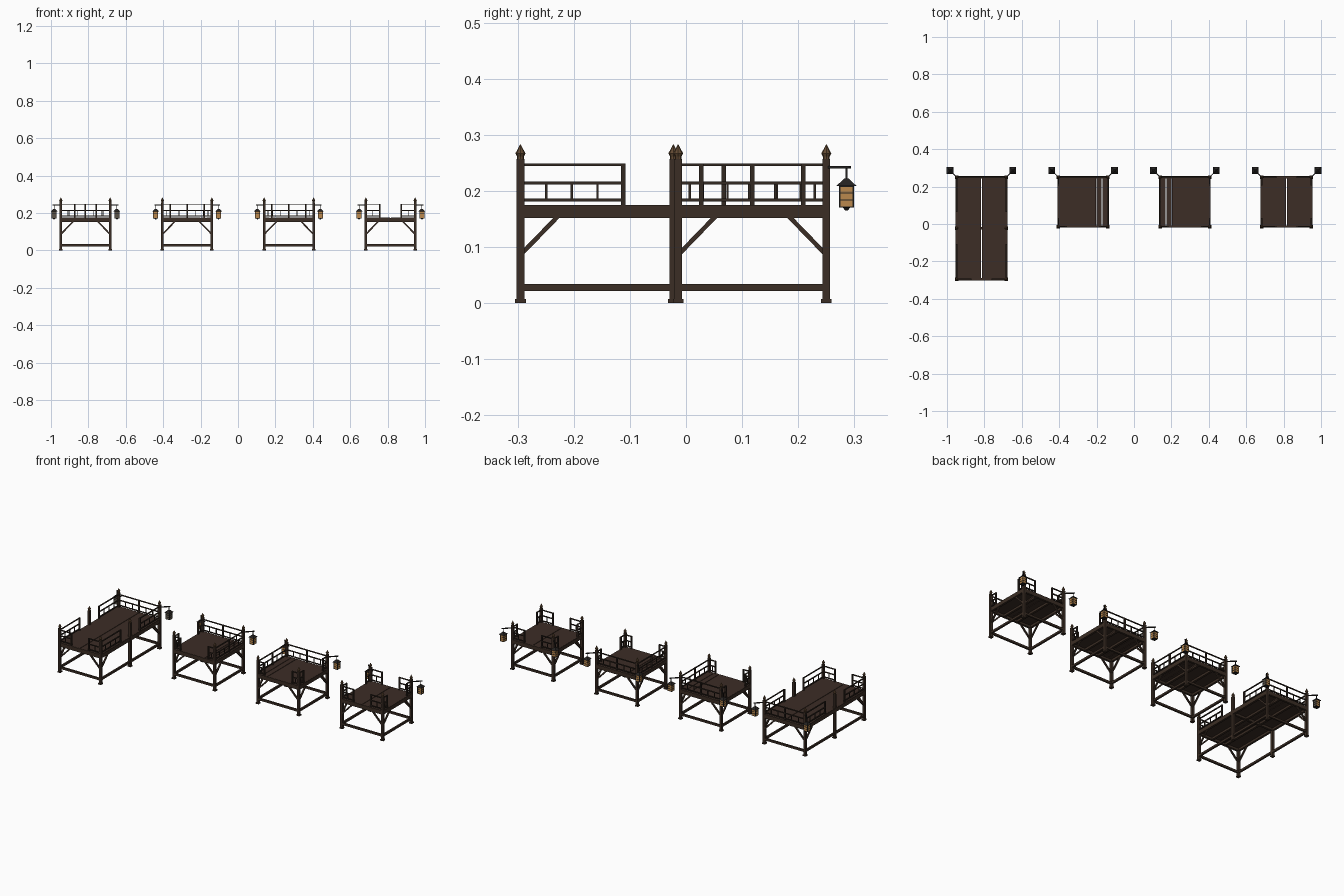
import bpy, bmesh, math
from mathutils import Vector, Matrix

if "Cube" in bpy.data.objects:
    bpy.data.objects.remove(bpy.data.objects["Cube"])


def material(name, rgb):
    m = bpy.data.materials.new(name)
    m.diffuse_color = (*rgb, 1)
    m.use_nodes = True
    m.node_tree.nodes["Principled BSDF"].inputs["Base Color"].default_value = m.diffuse_color
    return m


TIMBER = material("dark timber", (0.044, 0.027, 0.018))
DECK = material("deck brown", (0.045, 0.026, 0.019))
RAIL = material("rail brown", (0.032, 0.021, 0.015))
CAP = material("worn finial wood", (0.120, 0.067, 0.032))
IRON = material("dark iron", (0.018, 0.016, 0.015))
GLOW = material("amber pane", (0.50, 0.25, 0.075))
DIM = material("dim pane", (0.10, 0.085, 0.065))

H = 0.132          # half spacing of corner posts
BACK = 0.25        # back post line
FRONT = BACK - 2 * H


class Part:
    """Collects simple solids into one named object."""

    def __init__(self, name, *mats):
        self.name, self.mats, self.bm = name, mats, bmesh.new()

    def box(self, x0, x1, y0, y1, z0, z1):
        m = Matrix.Translation(((x0 + x1) / 2, (y0 + y1) / 2, (z0 + z1) / 2))
        m = m @ Matrix.Diagonal((abs(x1 - x0), abs(y1 - y0), abs(z1 - z0), 1))
        bmesh.ops.create_cube(self.bm, size=1, matrix=m)

    def column(self, x, y, z0, z1, w):
        self.box(x - w / 2, x + w / 2, y - w / 2, y + w / 2, z0, z1)

    def beam(self, a, b, w, h):
        a, b = Vector(a), Vector(b)
        d = b - a
        m = Matrix.Translation((a + b) / 2) @ d.to_track_quat('X', 'Z').to_matrix().to_4x4()
        bmesh.ops.create_cube(self.bm, size=1, matrix=m @ Matrix.Diagonal((d.length, w, h, 1)))

    def cone(self, x, y, z0, z1, r0, r1, n, turn=0.0):
        m = Matrix.Translation((x, y, (z0 + z1) / 2)) @ Matrix.Rotation(turn, 4, 'Z')
        bmesh.ops.create_cone(self.bm, cap_ends=True, segments=n, radius1=r0,
                              radius2=r1, depth=z1 - z0, matrix=m)

    def done(self):
        me = bpy.data.meshes.new(self.name)
        self.bm.to_mesh(me)
        self.bm.free()
        for m in self.mats:
            me.materials.append(m)
        ob = bpy.data.objects.new(self.name, me)
        bpy.context.collection.objects.link(ob)
        return ob


def railing(p, a, b, middle=False, start_post=False, end_post=False):
    """Three rails between two plan points, with short balusters below."""
    a, b = Vector((*a, 0)), Vector((*b, 0))
    for z in (0.2465, 0.214, 0.184):
        up = Vector((0, 0, z))
        p.beam(a + up, b + up, 0.006, 0.005)
    n = max(2, round((b - a).length / 0.046))
    for i in range(1, n):
        q = a.lerp(b, i / n)
        p.column(q.x, q.y, 0.184, 0.214, 0.004)
    posts = [q for q, on in ((a, start_post), (b, end_post), ((a + b) / 2, middle)) if on]
    for q in posts:
        p.column(q.x, q.y, 0.172, 0.249, 0.008)


def stubs(p, a, b, length):
    """Short railings at both ends of an open side."""
    a, b = Vector(a), Vector(b)
    d = (b - a).normalized() * length
    railing(p, a, a + d, end_post=True)
    railing(p, b, b - d, end_post=True)


def lantern(tag, x, y, s, dim):
    lx, ly = x + s * 0.036, y + 0.036
    # iron arm, hook, roof and cage
    f = Part(tag + "_lantern_frame", IRON)
    f.beam((x, y, 0.242), (lx + s * 0.006, ly + 0.006, 0.242), 0.005, 0.005)
    f.column(lx, ly, 0.220, 0.242, 0.003)
    f.cone(lx, ly, 0.209, 0.222, 0.025, 0.006, 4, math.pi / 4)
    for z in (0.207, 0.195, 0.183, 0.170):
        f.column(lx, ly, z, z + 0.002, 0.0265)
    for i in (-1, 1):
        for j in (-1, 1):
            f.column(lx + i * 0.012, ly + j * 0.012, 0.170, 0.209, 0.003)
    f.cone(lx, ly, 0.165, 0.170, 0.003, 0.009, 4, math.pi / 4)
    f.done()
    # panes
    g = Part(tag + "_lantern_panes", GLOW, DIM)
    g.column(lx, ly, 0.171, 0.209, 0.0245)
    me = g.done().data
    if dim:
        for face in me.polygons:
            if face.normal.y < -0.5 or face.normal.x > 0.5:
                face.material_index = 1


def platform(tag, cx, front, gaps, long=False, dim=False):
    L, R = cx - H, cx + H
    rows = [front, (front + BACK) / 2, BACK] if long else [front, BACK]

    # posts, feet and finials
    posts = Part(tag + "_posts", TIMBER)
    caps = Part(tag + "_finials", CAP)
    for x in (L, R):
        for y in rows:
            posts.column(x, y, 0, 0.257, 0.014)
            posts.column(x, y, 0, 0.007, 0.019)
            for z0, z1, r0, r1 in ((0.256, 0.261, 0.006, 0.006), (0.261, 0.267, 0.006, 0.009),
                                   (0.267, 0.274, 0.009, 0.005), (0.274, 0.283, 0.005, 0.0005)):
                caps.cone(x, y, z0, z1, r0, r1, 8)
    posts.done()
    caps.done()

    # edge beams, low stretchers, joists and corner braces
    frame = Part(tag + "_frame", TIMBER)
    for x in (L, R):
        frame.box(x - 0.006, x + 0.006, front, BACK, 0.152, 0.1745)
        frame.box(x - 0.005, x + 0.005, front, BACK, 0.022, 0.034)
        for y, d in ((front, 1), (BACK, -1)):
            frame.beam((x, y + d * 0.003, 0.089), (x, y + d * 0.068, 0.156), 0.008, 0.008)
    for y in rows:
        frame.box(L, R, y - 0.006, y + 0.006, 0.152, 0.1735 if y in (front, BACK) else 0.165)
    for y in (front, BACK):
        frame.box(L, R, y - 0.005, y + 0.005, 0.022, 0.034)
        for x, d in ((L, 1), (R, -1)):
            frame.beam((x + d * 0.003, y, 0.089), (x + d * 0.068, y, 0.156), 0.008, 0.008)
    for x in (-0.044, 0.044):
        frame.box(cx + x - 0.006, cx + x + 0.006, front, BACK, 0.153, 0.166)
    frame.done()

    # deck boards with narrow gaps
    deck = Part(tag + "_deck", DECK)
    edges = [-0.138] + list(gaps) + [0.138]
    for a, b in zip(edges, edges[1:]):
        deck.box(cx + a + 0.0015, cx + b - 0.0015, front - 0.005, BACK + 0.005, 0.165, 0.175)
    deck.done()

    for s, x in ((-1, L), (1, R)):
        lantern(tag + ("_left" if s < 0 else "_right"), x, BACK, s, dim)
    return L, R


# long platform, open between the end railings
f1 = -0.295
L, R = platform("long_platform", -0.8155, f1, [0], long=True, dim=True)
p = Part("long_platform_railings", RAIL)
railing(p, (L, BACK), (R, BACK), middle=True)
for x in (L, R):
    stubs(p, (x, f1), (x, BACK), 0.183)
stubs(p, (L, f1), (R, f1), 0.075)
p.done()

# two mirrored corner platforms
for tag, cx, s in (("left_corner_platform", -0.272, -1), ("right_corner_platform", 0.272, 1)):
    gaps = sorted((-s * 0.069, -s * 0.101))
    L, R = platform(tag, cx, FRONT, gaps)
    p = Part(tag + "_railings", RAIL)
    railing(p, (L, BACK), (R, BACK), middle=True)
    railing(p, (cx - s * H, FRONT), (cx - s * H, BACK), middle=True)
    stubs(p, (cx + s * H, FRONT), (cx + s * H, BACK), 0.041)
    stubs(p, (L, FRONT), (R, FRONT), 0.041)
    p.done()

# crossing platform, open on every side
L, R = platform("crossing_platform", 0.8155, FRONT, [0])
p = Part("crossing_platform_railings", RAIL)
for y in (FRONT, BACK):
    stubs(p, (L, y), (R, y), 0.075)
for x in (L, R):
    stubs(p, (x, FRONT), (x, BACK), 0.041)
p.done()
